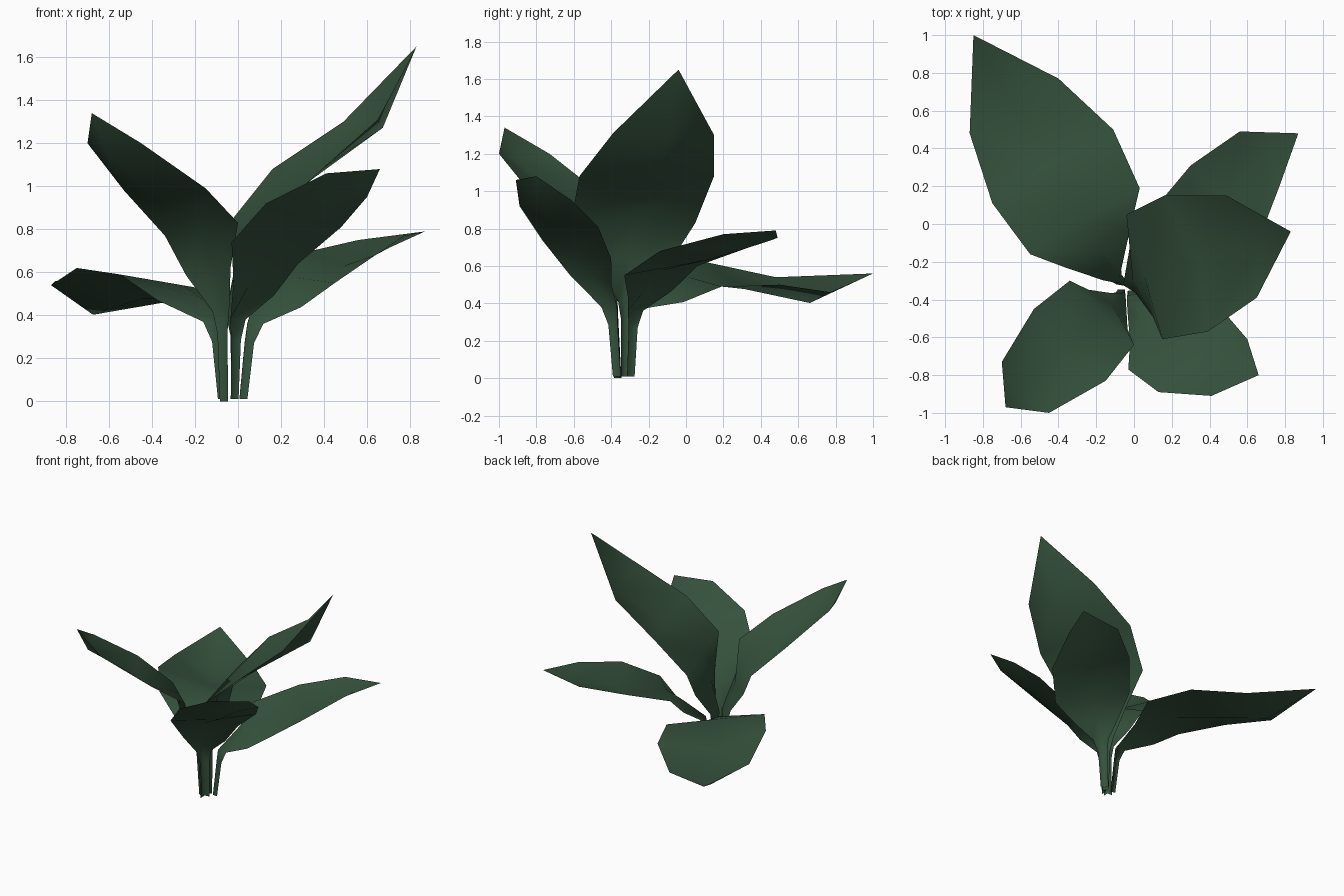
import bpy
import bmesh
from mathutils import Vector as V

if "Cube" in bpy.data.objects:
    bpy.data.objects.remove(bpy.data.objects["Cube"])

green = bpy.data.materials.new("dark leaf green")
green.diffuse_color = (0.036, 0.084, 0.046, 1)
green.use_nodes = True
green.node_tree.nodes["Principled BSDF"].inputs["Base Color"].default_value = green.diffuse_color


def row(mid, side, axis, fold, shift=0.0, lift=0.0):
    """Left edge, midrib (sunken for positive fold) and right edge of one cross-section."""
    n = side.cross(axis).normalized()
    mid = mid + n * lift
    rib = mid + (axis.normalized() * shift - n * fold) * side.length
    return [mid - side / 2, rib, mid + side / 2]


def leaf(name, tip, pairs, neck, foot):
    """Blade through left/right edge pairs, narrowing into a folded stem."""
    pairs = [(V(a), V(b)) for a, b in pairs]
    neck, foot = V(neck), V(foot)
    mids = [(a + b) / 2 for a, b in pairs]
    sides = [b - a for a, b in pairs]
    # lower blade, halfway to the neck
    mids.append(mids[-1].lerp(neck, 0.5))
    sides.append(sides[-1] * 0.61)
    path = mids + [neck]
    # creased towards the tip, arched towards the stem
    shape = [(0.16, 0.12, 0), (0.11, 0.03, 0), (0.0, 0, 0), (-0.12, 0, -0.02)]
    rows = []
    for i, (m, s) in enumerate(zip(mids, sides)):
        rows.append(row(m, s, path[max(i - 1, 0)] - path[i + 1], *shape[i]))
    # stem, bending outwards just below the neck
    flat = V((sides[-1].x, sides[-1].y, 0)).normalized()
    up = V((0, 0, 1))
    bend = neck.lerp(foot, 0.5)
    bend.z = neck.z * 0.75
    for p, w in ((neck, 0.11), (bend, 0.065), (foot, 0.055)):
        rows.append(row(p, flat * w, up, -0.45))

    bm = bmesh.new()
    top = bm.verts.new(tip)
    grid = [[bm.verts.new(p) for p in r] for r in rows]
    for k in (0, 1):
        bm.faces.new((top, grid[0][k], grid[0][k + 1]))
        for a, b in zip(grid, grid[1:]):
            bm.faces.new((a[k], b[k], b[k + 1], a[k + 1]))
    for f in bm.faces:
        f.smooth = True
    me = bpy.data.meshes.new(name)
    bm.to_mesh(me)
    bm.free()
    me.materials.append(green)
    bpy.context.collection.objects.link(bpy.data.objects.new(name, me))


# broad, low leaf reaching back left
leaf("back_left_leaf", (-0.85, 1.0, 0.56),
     [((-0.87, 0.48, 0.54), (-0.40, 0.77, 0.46)),
      ((-0.75, 0.11, 0.62), (-0.11, 0.50, 0.50)),
      ((-0.55, -0.16, 0.59), (0.03, 0.19, 0.49))],
     (-0.115, -0.27, 0.37), (-0.07, -0.305, 0.01))

# low leaf reaching back right
leaf("back_right_leaf", (0.87, 0.48, 0.79),
     [((0.56, 0.49, 0.75), (0.77, 0.20, 0.77)),
      ((0.30, 0.31, 0.69), (0.64, -0.14, 0.68)),
      ((0.09, 0.06, 0.60), (0.45, -0.33, 0.55))],
     (0.08, -0.27, 0.36), (0.025, -0.295, 0.01))

# tallest leaf leaning right
leaf("tall_right_leaf", (0.83, -0.04, 1.65),
     [((0.49, 0.15, 1.30), (0.65, -0.39, 1.31)),
      ((0.16, 0.15, 1.08), (0.39, -0.57, 1.08)),
      ((-0.04, 0.05, 0.83), (0.15, -0.61, 0.86))],
     (-0.01, -0.31, 0.41), (-0.005, -0.32, 0.01))

# front right leaf
leaf("front_right_leaf", (0.66, -0.80, 1.08),
     [((0.60, -0.61, 0.95), (0.41, -0.91, 1.06)),
      ((0.48, -0.47, 0.81), (0.13, -0.89, 0.92)),
      ((0.28, -0.40, 0.64), (-0.03, -0.77, 0.74))],
     (0.0, -0.41, 0.38), (-0.015, -0.37, 0.01))

# front left leaf
leaf("front_left_leaf", (-0.68, -0.97, 1.34),
     [((-0.45, -1.0, 1.20), (-0.70, -0.73, 1.20)),
      ((-0.15, -0.83, 0.99), (-0.53, -0.45, 0.98)),
      ((0.0, -0.64, 0.83), (-0.34, -0.30, 0.77))],
     (-0.08, -0.405, 0.42), (-0.065, -0.365, 0.0))
